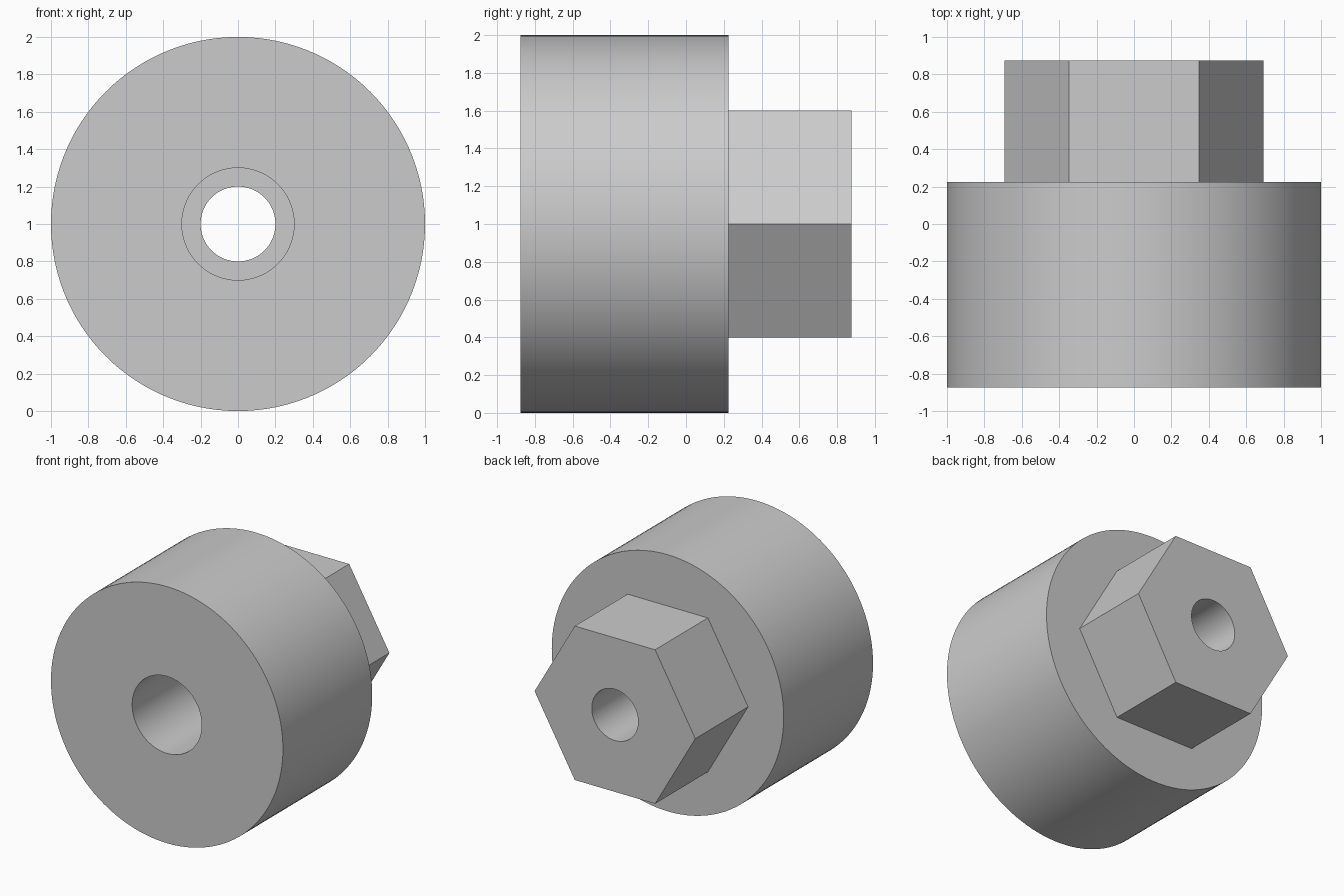
import bpy
import bmesh
from math import sin, cos, radians, pi

cube = bpy.data.objects.get("Cube")
if cube:
    bpy.data.objects.remove(cube, do_unlink=True)

SEGMENTS = 120
FRONT, SHOULDER, BACK = -0.875, 0.225, 0.875


def circle(radius):
    return lambda angle: radius


def hexagon(apothem):
    # Flats face up and down, corners point sideways
    return lambda angle: apothem / cos(angle % (pi / 3) - pi / 6)


def add_ring(bm, shape, y):
    ring = []
    for i in range(SEGMENTS):
        angle = 2 * pi * i / SEGMENTS
        r = shape(angle)
        ring.append(bm.verts.new((r * cos(angle), y, 1 + r * sin(angle))))
    return ring


# Material
grey = bpy.data.materials.new("light grey")
grey.use_nodes = True
colour = (0.6, 0.6, 0.6, 1)
grey.diffuse_color = colour
grey.node_tree.nodes["Principled BSDF"].inputs["Base Color"].default_value = colour

# Closed section: round body, hex boss, narrow bore, wide front bore
section = [
    (circle(1.0), FRONT),
    (circle(1.0), SHOULDER),
    (hexagon(0.6), SHOULDER),
    (hexagon(0.6), BACK),
    (circle(0.2), BACK),
    (circle(0.2), SHOULDER),
    (circle(0.3), SHOULDER),
    (circle(0.3), FRONT),
]

bm = bmesh.new()
rings = [add_ring(bm, shape, y) for shape, y in section]
for k, ring in enumerate(rings):
    other = rings[(k + 1) % len(rings)]
    for i in range(SEGMENTS):
        j = (i + 1) % SEGMENTS
        bm.faces.new((ring[i], ring[j], other[j], other[i]))
bmesh.ops.recalc_face_normals(bm, faces=bm.faces)

mesh = bpy.data.meshes.new("hub_with_hex_boss")
bm.to_mesh(mesh)
bm.free()
mesh.materials.append(grey)
hub = bpy.data.objects.new("hub_with_hex_boss", mesh)
bpy.context.collection.objects.link(hub)

# Smooth round walls, crisp rims and hex corners
bpy.ops.object.select_all(action="DESELECT")
hub.select_set(True)
bpy.context.view_layer.objects.active = hub
bpy.ops.object.shade_smooth_by_angle(angle=radians(30))
